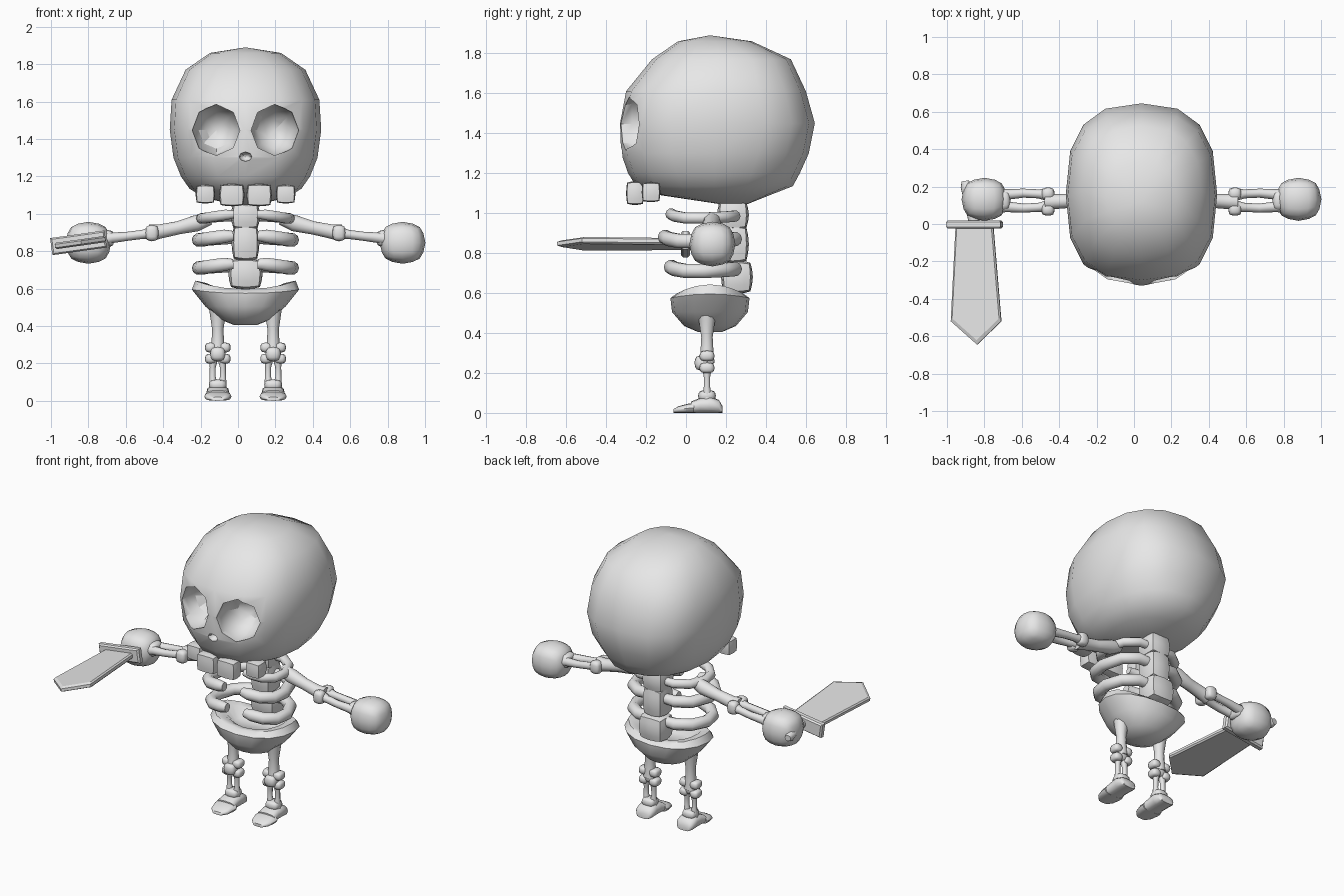
import bpy, bmesh, math
from mathutils import Vector

if "Cube" in bpy.data.objects:
    bpy.data.objects.remove(bpy.data.objects["Cube"])

CX = 0.04          # body axis
SIDES = (("left", 1), ("right", -1))
bone = bpy.data.materials.new("plain grey")
bone.use_nodes = True
bone.diffuse_color = (0.8, 0.8, 0.8, 1)
bone.node_tree.nodes["Principled BSDF"].inputs["Base Color"].default_value = (0.8, 0.8, 0.8, 1)


def finish(name, bm, smooth=True):
    bmesh.ops.recalc_face_normals(bm, faces=bm.faces)
    mesh = bpy.data.meshes.new(name)
    bm.to_mesh(mesh)
    bm.free()
    mesh.materials.append(bone)
    obj = bpy.data.objects.new(name, mesh)
    bpy.context.collection.objects.link(obj)
    if smooth:
        shade(obj)
    return obj


def shade(obj):
    bpy.ops.object.select_all(action="DESELECT")
    obj.select_set(True)
    bpy.context.view_layer.objects.active = obj
    bpy.ops.object.shade_smooth_by_angle(angle=math.radians(50))


def loft(name, rings, smooth=True):
    """Skin a stack of point rings; a one-point ring closes to a tip."""
    bm = bmesh.new()
    rows = [[bm.verts.new(p) for p in ring] for ring in rings]
    for a, b in zip(rows, rows[1:]):
        n = max(len(a), len(b))
        for i in range(n):
            j = (i + 1) % n
            if len(a) == 1:
                bm.faces.new((a[0], b[i], b[j]))
            elif len(b) == 1:
                bm.faces.new((a[i], a[j], b[0]))
            else:
                bm.faces.new((a[i], a[j], b[j], b[i]))
    for end in (rows[0], rows[-1]):
        if len(end) > 2:
            bm.faces.new(end)
    return finish(name, bm, smooth)


def oval(rx, ry, count, power=2):
    """Points of a superellipse."""
    out = []
    for i in range(count):
        a = math.tau * i / count
        c, s = math.cos(a), math.sin(a)
        out.append((rx * math.copysign(abs(c) ** (2 / power), c),
                    ry * math.copysign(abs(s) ** (2 / power), s)))
    return out


def tube(name, points, radii, up=(0, 0, 1), count=10):
    pts = [Vector(p) for p in points]
    rings = []
    for i, p in enumerate(pts):
        d = (pts[min(i + 1, len(pts) - 1)] - pts[max(i - 1, 0)]).normalized()
        side = d.cross(Vector(up)).normalized()
        top = side.cross(d)
        rings.append([p + side * u + top * v for u, v in oval(radii[i], radii[i], count)])
    return loft(name, rings)


def blob(name, center, size, roundness=0.75):
    """Rounded block with the given half sizes."""
    bm = bmesh.new()
    bmesh.ops.create_cube(bm, size=2)
    bmesh.ops.subdivide_edges(bm, edges=bm.edges, cuts=3, use_grid_fill=True)
    for v in bm.verts:
        v.co = v.co.lerp(v.co.normalized(), roundness)
        v.co = Vector(center) + Vector([c * s for c, s in zip(v.co, size)])
    return finish(name, bm)


def carve(target, center, size):
    """Cut an eight-sided rounded hollow, axis front to back."""
    bpy.ops.mesh.primitive_uv_sphere_add(segments=8, ring_count=8, location=center,
                                         rotation=(math.pi / 2, 0, 0))
    cutter = bpy.context.object
    cutter.name = "hollow_cutter"
    cutter.scale = (size[0], size[2], size[1])
    cutter.hide_render = True
    cutter.data.materials.append(bone)
    mod = target.modifiers.new("hollow", "BOOLEAN")
    mod.operation, mod.object, mod.solver = "DIFFERENCE", cutter, "EXACT"
    bpy.context.view_layer.objects.active = target
    bpy.ops.object.modifier_apply(modifier=mod.name)
    bpy.data.objects.remove(cutter)


# Skull: height, half width, front, back, squareness
levels = [(1.09, .23, -.13, .42, 2.2), (1.135, .30, -.25, .535, 2.2),
          (1.20, .345, -.29, .57, 2.3), (1.30, .385, -.325, .615, 2.5),
          (1.45, .405, -.33, .645, 2.6), (1.61, .395, -.30, .60, 2.6),
          (1.77, .32, -.17, .525, 2.4), (1.86, .19, -.04, .33, 2.2)]
rings = [[(CX, .27, 1.03)]]
for z, w, front, back, power in levels:
    rings.append([(CX + x, (front + back) / 2 + y, z)
                  for x, y in oval(w, (back - front) / 2, 16, power)])
rings.append([(CX, .12, 1.89)])
skull = loft("skull", rings)
for label, s in SIDES:
    carve(skull, (CX + s * .156, -.27, 1.447), (.134, .18, .14))
carve(skull, (CX, -.33, 1.305), (.036, .05, .026))
shade(skull)

# Teeth
for label, s in SIDES:
    blob(label + "_front_tooth", (CX + s * .073, -.255, 1.1), (.068, .045, .06), .4)
    blob(label + "_side_tooth", (CX + s * .215, -.175, 1.105), (.052, .047, .05), .4)

# Spine
blob("neck_bone", (CX, .23, 1.08), (.07, .07, .08), .5)
for label, y, z, w, h in (("upper", .235, .99, .078, .075), ("middle", .235, .845, .075, .1),
                          ("lower", .255, .68, .092, .085)):
    blob(label + "_vertebra", (CX, y, z), (w, .08, h), .55)

# Ribs: curved from the spine round to an open front
arc = [(.03, .245, 0), (.13, .245, 0), (.21, .19, -.005), (.25, .09, -.01),
       (.235, 0, -.01), (.18, -.055, 0), (.11, -.075, .01), (.065, -.075, .012)]
for label, s in SIDES:
    for level, z, wide, shift, r in (("upper", .985, .94, 0, .029), ("middle", .87, 1, -.03, .037),
                                     ("lower", .72, 1, 0, .037)):
        path = [(CX + s * x * wide, y + shift * (y < .1), z + dz) for x, y, dz in arc]
        tube(f"{label}_{level}_rib", path, [r * .8] + [r] * 6 + [r * .75])

# Pelvis: thick open bowl with a dipped rim
rings = []
for z, w, d, dip in ((.405, .06, .06, 0), (.435, .135, .13, 0), (.505, .215, .19, 0),
                     (.595, .287, .198, .02), (.643, .268, .165, .045),
                     (.63, .21, .115, .04), (.56, .14, .07, 0)):
    rings.append([(CX + x, .12 + y, z - dip * (y / d) ** 2) for x, y in oval(w, d, 16, 2.2)])
loft("pelvis", rings)

for label, s in SIDES:
    # Arm
    def at(x, y, z):
        return (CX + s * x, y, z)

    tube(label + "_upper_arm",
         [at(.19, .13, .975), at(.26, .13, .95), at(.36, .125, .925), at(.46, .12, .905), at(.51, .12, .897)],
         [.035, .046, .037, .04, .048])
    for e in (-1, 1):
        end = "front" if e < 0 else "back"
        blob(f"{label}_{end}_elbow", at(.5, .12 + e * .042, .897), (.036, .034, .044))
        tube(f"{label}_{end}_forearm",
             [at(.49, .125 + e * .03, .9), at(.55, .125 + e * .036, .89),
              at(.63, .125 + e * .04, .88), at(.71, .125 + e * .034, .872),
              at(.79, .125 + e * .022, .86)], [.036, .024, .024, .028, .042], count=8)
    blob(label + "_wrist", at(.735, .125, .868), (.035, .055, .045))
    blob(label + "_hand", at(.84, .132, .845), (.122, .115, .112), .85)

    # Leg
    hip = .148
    tube(label + "_thigh",
         [at(hip, .105, .52), at(hip, .105, .46), at(hip, .105, .38), at(hip, .105, .31), at(hip, .105, .25)],
         [.05, .042, .03, .034, .04], up=(0, 1, 0))
    blob(label + "_kneecap", at(hip, .09, .25), (.042, .048, .04))
    for e in (-1, 1):
        edge = "inner" if e < 0 else "outer"
        for part, z in (("upper", .285), ("lower", .225)):
            blob(f"{label}_{edge}_{part}_knee", at(hip + e * .038, .105, z), (.031, .038, .027))
        tube(f"{label}_{edge}_shin",
             [at(hip + e * .022, .105, .23), at(hip + e * .027, .105, .18),
              at(hip + e * .028, .105, .13), at(hip + e * .022, .105, .07)],
             [.025, .016, .016, .026], up=(0, 1, 0), count=8)
    blob(label + "_ankle", at(hip, .105, .085), (.048, .045, .03))

    # Foot: sections from back to front
    for part, sections in (
            ("heel", ((.182, .045, .035), (.165, .06, .065), (.12, .062, .082), (.07, .06, .075), (.025, .066, .056))),
            ("toes", ((.04, .072, .05), (.01, .073, .046), (-.035, .062, .034), (-.062, .035, .02)))):
        loft(f"{label}_{part}", [[at(hip + x, y, h / 2 + z) for x, z in oval(w, h / 2, 12, 2.8)]
                                 for y, w, h in sections])

# Sword, held flat and pointing forward
tilt = math.radians(-8)
grip_at = Vector((-.853, 0, .845))
outline = [(-.1, .01), (-.127, -.52), (.015, -.645), (.145, -.52), (.1, .01)]
rings = [[(x * k, -.3 + (y + .3) * k, z) for x, y in outline]
         for k, z in ((.93, -.017), (1, -.009), (1, .009), (.93, .017))]
blade = loft("blade", rings, False)
rings = [[(x, y, z) for x, z in ((-w, -h), (w, -h), (w, h), (-w, h))]
         for y, w, h in ((-.025, .138, .038), (-.015, .147, .046), (.01, .147, .046), (.02, .138, .038))]
guard = loft("sword_guard", rings, False)
handle = tube("sword_handle", [(0, 0, 0), (-.02, .1, 0), (-.045, .2, 0), (-.05, .23, 0)],
              [.03, .03, .03, .02], count=8)
for part in (blade, guard, handle):
    part.location = grip_at
    part.rotation_euler = (0, tilt, 0)
